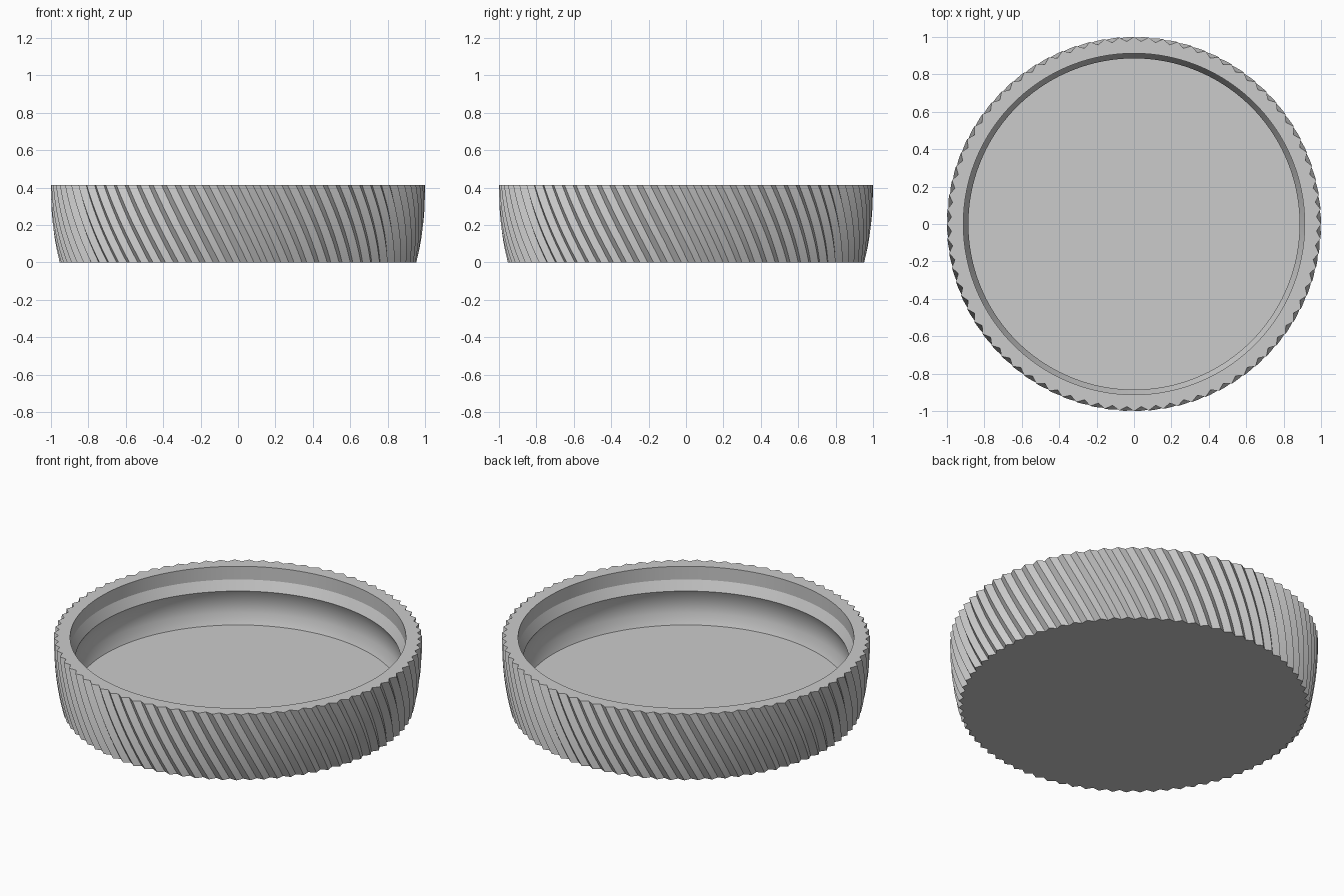
import bpy, bmesh, math

TEETH = 80
N = TEETH * 2
HEIGHT = 0.414
TWIST = 0.21
DEPTH = 0.024

cube = bpy.data.objects.get("Cube")
if cube:
    bpy.data.objects.remove(cube, do_unlink=True)

grey = bpy.data.materials.new("plain grey")
grey.use_nodes = True
colour = (0.6, 0.6, 0.6, 1)
grey.diffuse_color = colour
grey.node_tree.nodes["Principled BSDF"].inputs["Base Color"].default_value = colour

bm = bmesh.new()


def ring(radius, z, twist=0.0, depth=0.0):
    """Closed loop of vertices; every second one is sunk by depth."""
    loop = []
    for i in range(N):
        a = math.tau * i / N + twist
        r = radius - depth * (i % 2)
        loop.append(bm.verts.new((r * math.cos(a), r * math.sin(a), z)))
    return loop


def bridge(low, high):
    for i in range(N):
        j = (i + 1) % N
        bm.faces.new((low[i], low[j], high[j], high[i]))


# Ridged outer wall: twisted zigzag rings that narrow towards the base
rings = []
STEPS = 16
for s in range(STEPS + 1):
    t = s / STEPS
    radius = 1.0 - 0.047 * (1 - t) ** 2.2
    rings.append(ring(radius, HEIGHT * t, TWIST * (1 - t), DEPTH))
base = rings[0]

# Inner wall from rim to floor, with two snap beads
for r, z in [(0.912, HEIGHT), (0.912, 0.335), (0.885, 0.278),
             (0.912, 0.22), (0.912, 0.135), (0.885, 0.075)]:
    rings.append(ring(r, z))

for low, high in zip(rings, rings[1:]):
    bridge(low, high)

# Flat underside and floor
bm.faces.new(list(reversed(base)))
bm.faces.new(rings[-1])

mesh = bpy.data.meshes.new("ridged_lid")
bm.to_mesh(mesh)
bm.free()
mesh.materials.append(grey)
lid = bpy.data.objects.new("ridged_lid", mesh)
bpy.context.collection.objects.link(lid)

# Soft shading along the wall, crisp ridges
bpy.context.view_layer.objects.active = lid
lid.select_set(True)
bpy.ops.object.shade_smooth_by_angle(angle=math.radians(25))
